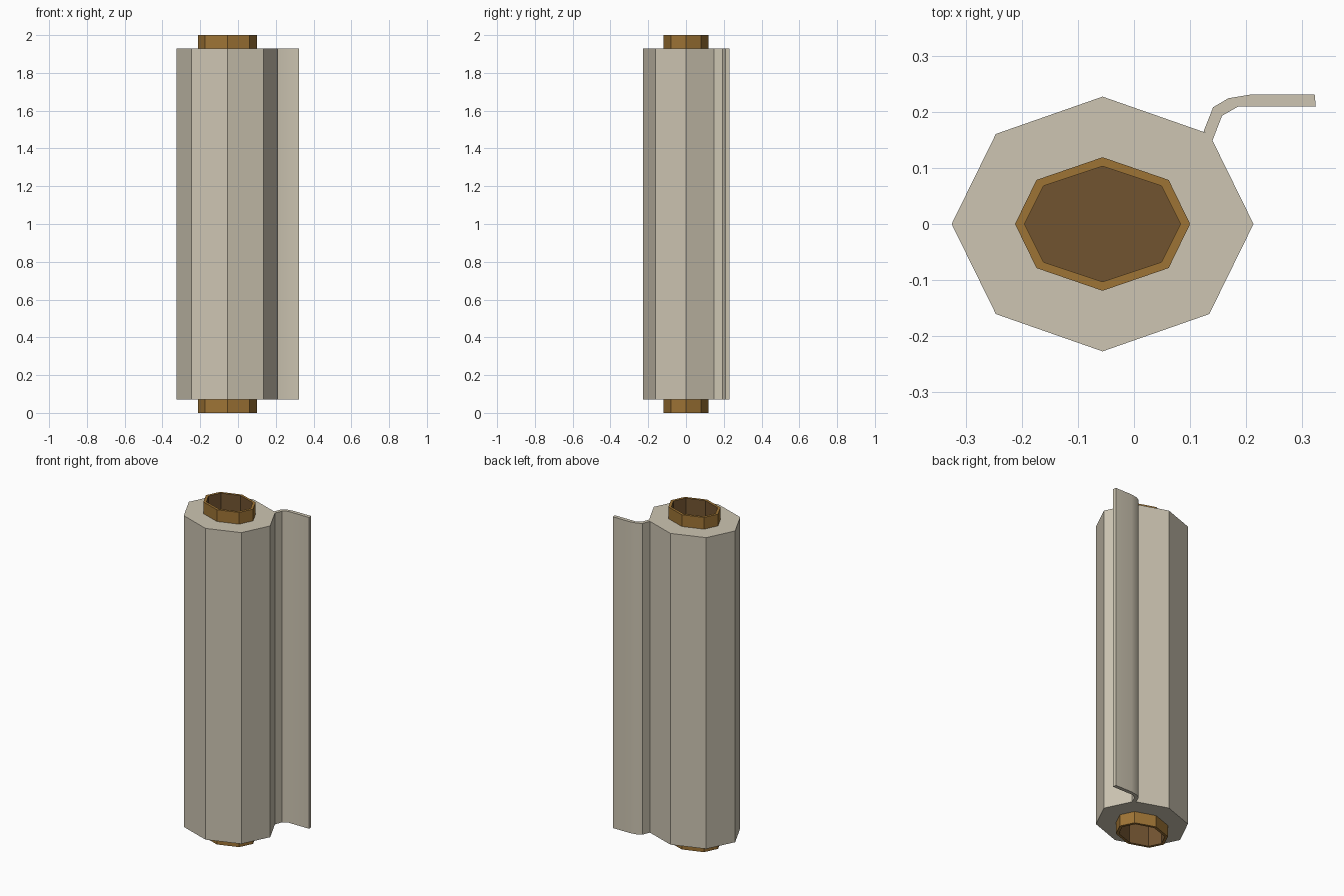
import bpy, bmesh, math

old = bpy.data.objects.get("Cube")
if old:
    bpy.data.objects.remove(old, do_unlink=True)

CX = -0.056            # axis of the roll
LOW, HIGH = 0.07, 1.93  # ends of the wrapped sheet


def material(name, rgb):
    linear = [((c / 255 + 0.055) / 1.055) ** 2.4 for c in rgb] + [1.0]
    mat = bpy.data.materials.new(name)
    mat.use_nodes = True
    mat.diffuse_color = linear
    node = next(n for n in mat.node_tree.nodes if n.type == 'BSDF_PRINCIPLED')
    node.inputs["Base Color"].default_value = linear
    return mat


paper = material("pale paper", (205, 197, 178))
card = material("brown card", (158, 116, 53))
dark = material("dark card inside", (113, 83, 48))


def octagon(rx, ry, cx=0.755, cy=0.66):
    """Corner points of a slightly flattened octagon around the roll axis."""
    a, b = rx * cx, ry * cy
    pts = [(rx, 0), (a, b), (0, ry), (-a, b), (-rx, 0), (-a, -b), (0, -ry), (a, -b)]
    return [(CX + x, y) for x, y in pts]


def finish(name, bm, mats, smooth=False):
    bmesh.ops.recalc_face_normals(bm, faces=bm.faces)
    mesh = bpy.data.meshes.new(name)
    bm.to_mesh(mesh)
    bm.free()
    for m in mats:
        mesh.materials.append(m)
    obj = bpy.data.objects.new(name, mesh)
    bpy.context.collection.objects.link(obj)
    if smooth:
        bpy.ops.object.select_all(action='DESELECT')
        obj.select_set(True)
        bpy.context.view_layer.objects.active = obj
        bpy.ops.object.shade_smooth_by_angle(angle=math.radians(34))
    return obj


def band(bm, lower, upper, index=0, skip=0):
    """Quads between two matching loops; skip leaves the last sides open."""
    n = len(lower)
    for i in range(n - skip):
        j = (i + 1) % n
        bm.faces.new((lower[i], lower[j], upper[j], upper[i])).material_index = index


def loop(bm, points, z):
    return [bm.verts.new((x, y, z)) for x, y in points]


core_out = octagon(0.156, 0.119)
core_in = octagon(0.139, 0.103)
sheet_out = octagon(0.269, 0.227, 0.707, 0.707)

# Wrapped sheet: octagonal sleeve with ring-shaped ends
bm = bmesh.new()
rings = [loop(bm, p, z) for p, z in
         ((core_out, LOW), (sheet_out, LOW), (sheet_out, HIGH), (core_out, HIGH))]
for a, b in zip(rings, rings[1:]):
    band(bm, a, b)
finish("wrapped_sheet", bm, [paper])

# Loose end of the sheet: bent strip growing out of one corner
strip = [(0.124, 0.165), (0.141, 0.208), (0.168, 0.224), (0.21, 0.231),
         (0.322, 0.231), (0.324, 0.209), (0.185, 0.209), (0.157, 0.193),
         (0.14, 0.149), (0.134, 0.16)]
bm = bmesh.new()
bottom, top = loop(bm, strip, LOW), loop(bm, strip, HIGH)
band(bm, bottom, top, skip=2)
bm.faces.new(bottom)
bm.faces.new(top)
finish("loose_sheet_end", bm, [paper], smooth=True)

# Card core: tube with a recessed dark hollow at each end
DEPTH = 0.2
bm = bmesh.new()
rings = [loop(bm, p, z) for p, z in
         ((core_in, DEPTH), (core_in, 0), (core_out, 0),
          (core_out, 2), (core_in, 2), (core_in, 2 - DEPTH))]
for k, (a, b) in enumerate(zip(rings, rings[1:])):
    band(bm, a, b, 1 if k in (0, 4) else 0)
for end in (rings[0], rings[-1]):
    bm.faces.new(end).material_index = 1
finish("card_core", bm, [card, dark])
